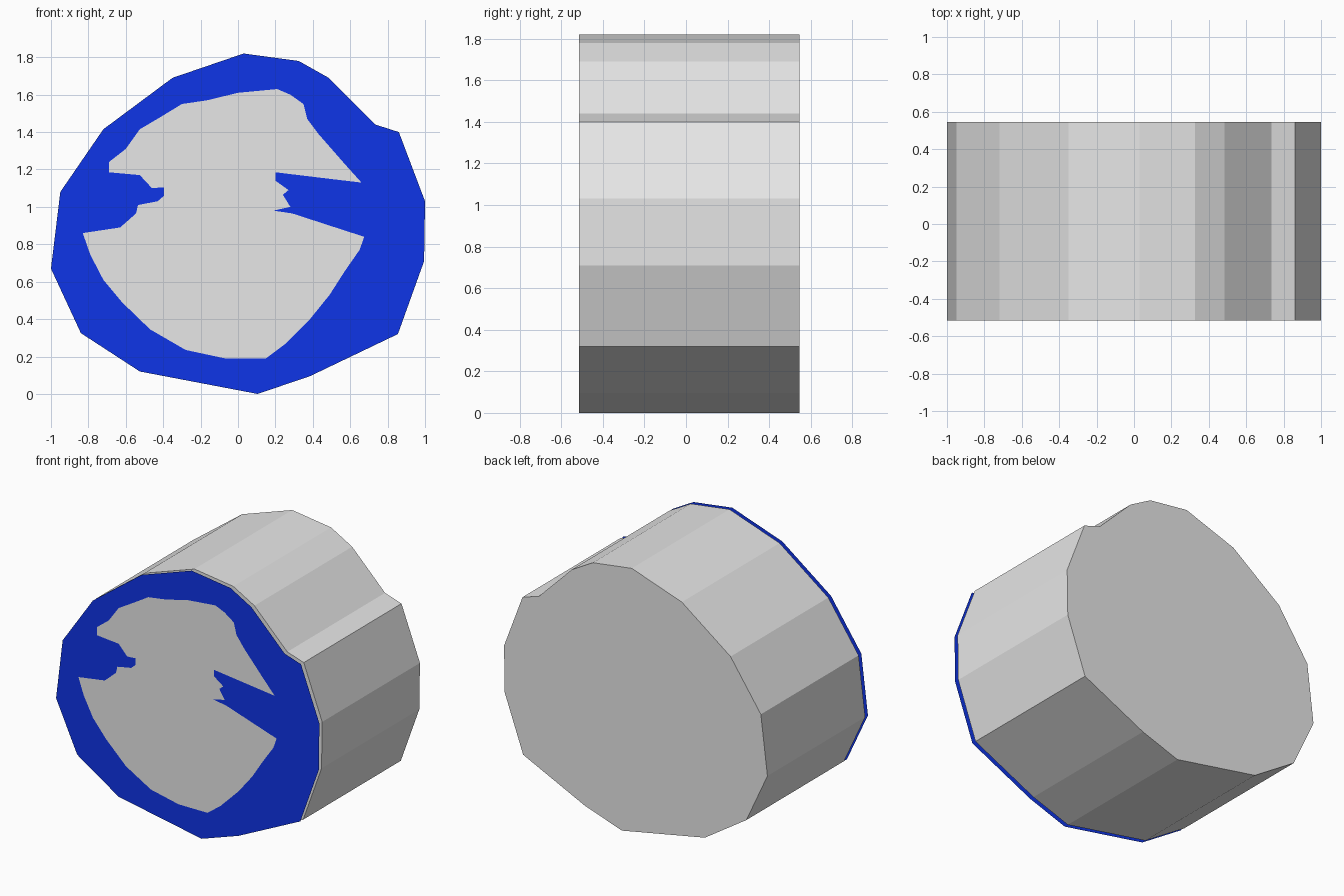
import bpy, bmesh
from mathutils import Vector
from mathutils.geometry import tessellate_polygon

if "Cube" in bpy.data.objects:
    bpy.data.objects.remove(bpy.data.objects["Cube"])

SHEET_Y, FRONT_Y, BACK_Y = -0.545, -0.515, 0.545

# Outer silhouette (x, z), 16 sides
OUTLINE = [(0.03, 1.82), (0.325, 1.78), (0.485, 1.69), (0.735, 1.44),
           (0.86, 1.40), (1.0, 1.03), (0.995, 0.71), (0.855, 0.32),
           (0.385, 0.095), (0.105, 0.0), (-0.525, 0.12), (-0.84, 0.325),
           (-1.0, 0.67), (-0.95, 1.08), (-0.72, 1.415), (-0.35, 1.69)]

# Edge between the blue border and the grey centre
PATCH = [(0.21, 1.63), (0.28, 1.60), (0.35, 1.55), (0.37, 1.47), (0.43, 1.39),
         (0.57, 1.23), (0.66, 1.13), (0.49, 1.15), (0.20, 1.185), (0.20, 1.14),
         (0.27, 1.09), (0.24, 1.065), (0.28, 1.0), (0.19, 0.98), (0.29, 0.965),
         (0.49, 0.90), (0.675, 0.84), (0.65, 0.77), (0.57, 0.655), (0.49, 0.53),
         (0.385, 0.40), (0.25, 0.265), (0.15, 0.19), (-0.07, 0.19),
         (-0.28, 0.235), (-0.47, 0.345), (-0.62, 0.49), (-0.72, 0.61),
         (-0.79, 0.745), (-0.83, 0.86), (-0.63, 0.89), (-0.545, 0.965),
         (-0.535, 1.01), (-0.43, 1.03), (-0.395, 1.06), (-0.395, 1.105),
         (-0.46, 1.10), (-0.525, 1.17), (-0.69, 1.185), (-0.69, 1.24),
         (-0.60, 1.31), (-0.525, 1.415), (-0.415, 1.48), (-0.30, 1.55),
         (-0.165, 1.57), (0.0, 1.61)]


def material(name, colour):
    mat = bpy.data.materials.new(name)
    mat.diffuse_color = (*colour, 1.0)
    mat.use_nodes = True
    mat.node_tree.nodes["Principled BSDF"].inputs["Base Color"].default_value = mat.diffuse_color
    return mat


def finish(name, bm, mat):
    mesh = bpy.data.meshes.new(name)
    bm.to_mesh(mesh)
    bm.free()
    mesh.materials.append(mat)
    obj = bpy.data.objects.new(name, mesh)
    bpy.context.collection.objects.link(obj)


def sheet(name, loops, mat):
    """Flat sheet facing the front; loops after the first are holes."""
    loops = [[Vector((x, z, 0)) for x, z in loop] for loop in loops]
    bm = bmesh.new()
    verts = [bm.verts.new((p.x, SHEET_Y, p.y)) for loop in loops for p in loop]
    for tri in tessellate_polygon(loops):
        face = bm.faces.new([verts[i] for i in tri])
        face.normal_update()
        if face.normal.y > 0:
            face.normal_flip()
    finish(name, bm, mat)


grey = material("light grey", (0.8, 0.8, 0.8))
blue = material("deep blue", (0.005, 0.037, 0.85))

# Solid faceted body
bm = bmesh.new()
front = bm.faces.new([bm.verts.new((x, FRONT_Y, z)) for x, z in OUTLINE])
ext = bmesh.ops.extrude_face_region(bm, geom=[front], use_keep_orig=True)
moved = [g for g in ext["geom"] if isinstance(g, bmesh.types.BMVert)]
bmesh.ops.translate(bm, verts=moved, vec=(0, BACK_Y - FRONT_Y, 0))
bmesh.ops.recalc_face_normals(bm, faces=bm.faces)
finish("body", bm, grey)

# Thin painted sheet floating just in front of the body
sheet("front_border", [OUTLINE, PATCH], blue)
sheet("front_centre", [PATCH], grey)
